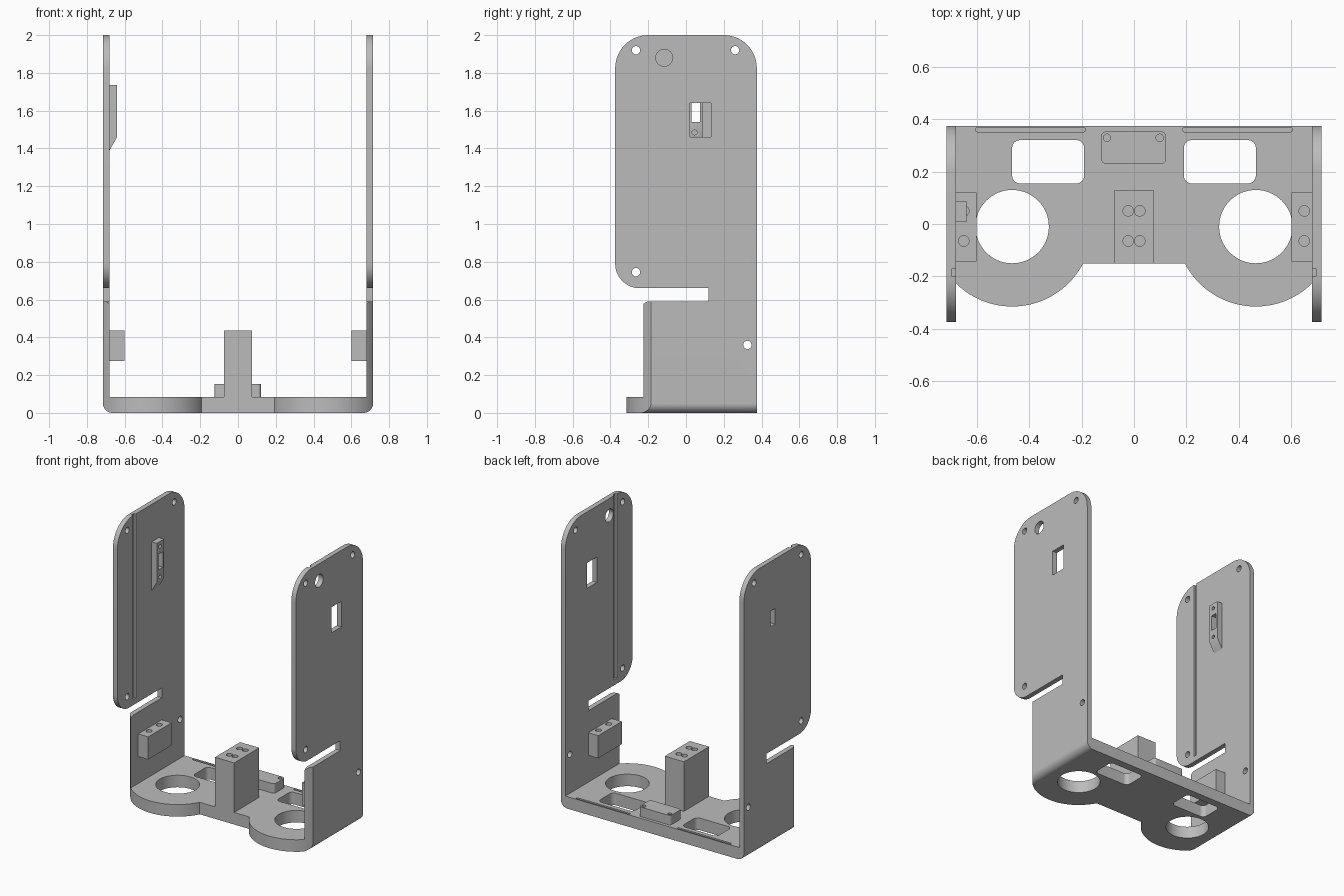
import bpy, bmesh, math
from mathutils import Vector

if "Cube" in bpy.data.objects:
    bpy.data.objects.remove(bpy.data.objects["Cube"])

grey = bpy.data.materials.new("plain grey")
grey.diffuse_color = (0.5, 0.5, 0.5, 1)
grey.use_nodes = True
grey.node_tree.nodes["Principled BSDF"].inputs["Base Color"].default_value = grey.diffuse_color


def fillet(corners, n=14):
    """Corners are (a, b) or (a, b, radius); right-angled corners get rounded."""
    out = []
    for i, c in enumerate(corners):
        p = Vector(c[:2])
        r = c[2] if len(c) > 2 else 0
        if not r:
            out.append(p)
            continue
        u = (Vector(corners[i - 1][:2]) - p).normalized()
        v = (Vector(corners[(i + 1) % len(corners)][:2]) - p).normalized()
        for k in range(n + 1):
            t = math.pi / 2 * k / n
            out.append(p + r * (u + v) - r * (v * math.cos(t) + u * math.sin(t)))
    return out


def rect(a0, a1, b0, b1, r=0):
    return [(a0, b0, r), (a1, b0, r), (a1, b1, r), (a0, b1, r)]


def arc(ca, cb, r, t0, t1, n):
    return [(ca + r * math.cos(math.radians(t0 + (t1 - t0) * k / n)),
             cb + r * math.sin(math.radians(t0 + (t1 - t0) * k / n))) for k in range(n + 1)]


def circle(ca, cb, r, n=32):
    return arc(ca, cb, r, 0, 360, n)[:-1]


def prism(name, axis, profile, lo, hi):
    place = {'x': lambda a, b, h: (h, a, b),
             'y': lambda a, b, h: (a, h, b),
             'z': lambda a, b, h: (a, b, h)}[axis]
    bm = bmesh.new()
    pts = fillet(profile)
    low = [bm.verts.new(place(*p, lo)) for p in pts]
    top = [bm.verts.new(place(*p, hi)) for p in pts]
    bm.faces.new(low)
    bm.faces.new(top)
    for i in range(len(pts)):
        j = (i + 1) % len(pts)
        bm.faces.new((low[i], low[j], top[j], top[i]))
    bmesh.ops.recalc_face_normals(bm, faces=bm.faces)
    me = bpy.data.meshes.new(name)
    bm.to_mesh(me)
    bm.free()
    me.materials.append(grey)
    ob = bpy.data.objects.new(name, me)
    bpy.context.collection.objects.link(ob)
    return ob


def cut(ob, axis, profile, lo, hi, op='DIFFERENCE'):
    tool = prism("cutter", axis, profile, lo, hi)
    tool.hide_render = True
    m = ob.modifiers.new("cut", 'BOOLEAN')
    m.operation, m.solver, m.object = op, 'EXACT', tool
    bpy.context.view_layer.objects.active = ob
    bpy.ops.object.modifier_apply(modifier=m.name)
    bpy.data.objects.remove(tool)


# U-shaped frame: floor and two walls, trimmed to the side silhouette
frame = prism("frame", 'y', [(-.715, 0, .05), (.715, 0, .05), (.715, 2.1), (.68, 2.1),
                             (.68, .085), (-.68, .085), (-.68, 2.1), (-.715, 2.1)], -.5, .5)
cut(frame, 'x', [(-.45, -.1), (.375, -.1), (.375, 2, .175), (-.375, 2, .175), (-.375, .66, .13),
                 (.12, .66), (.12, .59), (-.235, .59, .04), (-.235, .1), (-.45, .1)],
    -.9, .9, 'INTERSECT')

# Front edge of floor and lower walls: two round lobes with a flat between
lobe = arc(.465, -.01, .305, 0, -152.67, 48)
front = ([(-.9, -.7), (.9, -.7), (.9, -.01)] + lobe
         + [(-x, y) for x, y in reversed(lobe)] + [(-.9, -.01)])
cut(frame, 'z', front, -.2, .625)

for s in (-1, 1):
    # Floor: round hole, rounded window and long groove
    cut(frame, 'z', circle(s * .465, -.01, .14, 64), -.1, .2)
    cut(frame, 'z', rect(*sorted((s * .19, s * .465)), .155, .32, .03), -.1, .2)
    cut(frame, 'z', rect(*sorted((s * .185, s * .605)), .352, .368, .007), .045, .2)
    # Wall: inner vertical groove open at the top
    cut(frame, 'x', rect(-.2, -.17, .70, 2.1), *sorted((s * .6, s * .694)))

# Screw holes through both walls
for y, z in ((-.265, 1.92), (.26, 1.92), (-.265, .745), (.325, .36)):
    cut(frame, 'x', circle(y, z, .022), -.9, .9)

# Right wall: round hole and window; left wall: slot for the small holder
cut(frame, 'x', circle(-.115, 1.88, .045), .6, .9)
cut(frame, 'x', rect(.022, .132, 1.46, 1.64), .6, .9)
cut(frame, 'x', rect(.028, .075, 1.54, 1.65), -.9, -.6)

# Slot holder on the inside of the left wall
holder = prism("slot_holder", 'y', [(-.685, 1.381), (-.64, 1.46), (-.64, 1.735), (-.685, 1.735)],
               .007, .088)
cut(holder, 'x', rect(.028, .075, 1.54, 1.65), -.8, -.5)
for z in (1.485, 1.70):
    cut(holder, 'x', circle(.045, z, .013), -.67, -.5)

# Tall centre post with four blind holes
post = prism("centre_post", 'z', rect(-.075, .075, -.15, .13), .08, .435)
for x in (-.022, .022):
    for y in (-.065, .05):
        cut(post, 'z', circle(x, y, .02), .30, .6)

# Side blocks on the walls
blocks = []
for s in (-1, 1):
    b = prism("side_block", 'z', rect(*sorted((s * .602, s * .685)), -.143, .12), .275, .435)
    for y in (-.065, .05):
        cut(b, 'z', circle(s * .65, y, .02), .33, .6)
    blocks.append(b)

# Low rear pad with two small holes
pad = prism("rear_pad", 'z', rect(-.125, .122, .23, .353, .018), .08, .152)
for x in (-.103, .098):
    cut(pad, 'z', circle(x, .329, .014), .1, .3)

# Smooth shading on the curved faces
for ob in [frame, holder, post, pad] + blocks:
    bpy.ops.object.select_all(action='DESELECT')
    ob.select_set(True)
    bpy.context.view_layer.objects.active = ob
    bpy.ops.object.shade_smooth_by_angle(angle=math.radians(30))
